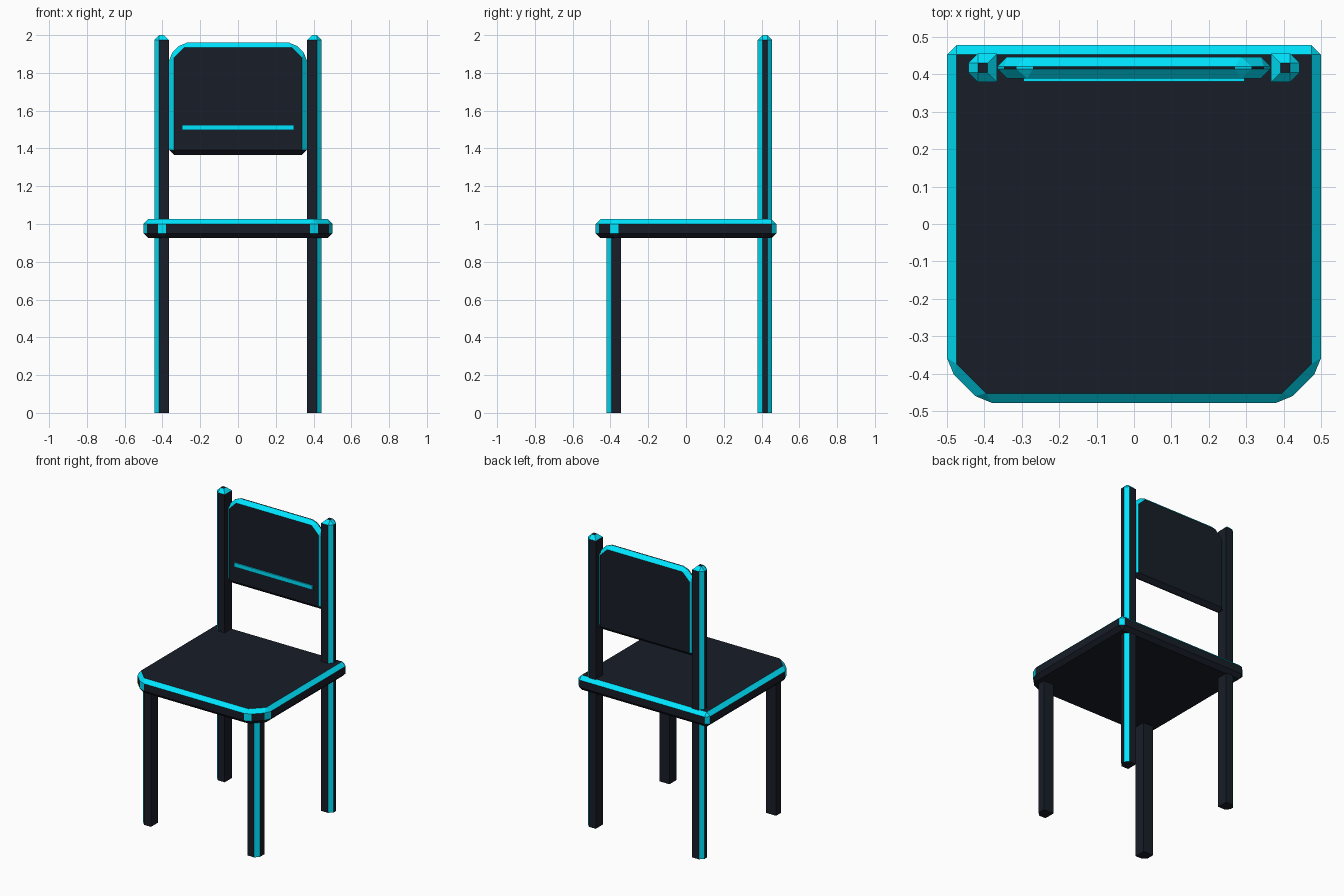
import bpy, bmesh
from mathutils import Vector

if "Cube" in bpy.data.objects:
    bpy.data.objects.remove(bpy.data.objects["Cube"])

BEVEL = 0.0255


def material(name, color):
    m = bpy.data.materials.new(name)
    m.diffuse_color = color
    m.use_nodes = True
    m.node_tree.nodes["Principled BSDF"].inputs["Base Color"].default_value = m.diffuse_color
    return m


DARK = material("dark_body", (0.009, 0.0125, 0.021, 1))
CYAN = material("cyan_trim", (0.0, 0.78, 1.0, 1))


def prism(name, profile, depth, pick=None, mats=(DARK, CYAN)):
    """Extrude a 3D profile by a depth vector, chamfer the picked edges and
    colour the chamfers as trim, except those that face downwards."""
    bm = bmesh.new()
    base = bm.faces.new([bm.verts.new(p) for p in profile])
    top = bmesh.ops.extrude_face_region(bm, geom=[base], use_keep_orig=True)
    bmesh.ops.translate(bm, vec=Vector(depth),
                        verts=[v for v in top["geom"] if isinstance(v, bmesh.types.BMVert)])
    bmesh.ops.recalc_face_normals(bm, faces=bm.faces[:])
    if pick:
        edges = [e for e in bm.edges if pick(*[v.co for v in e.verts])]
        bmesh.ops.bevel(bm, geom=edges, offset=BEVEL, offset_type='OFFSET', segments=1,
                        profile=0.5, affect='EDGES', clamp_overlap=True, material=1)
        bm.normal_update()
        for f in bm.faces:
            if f.normal.z < -0.1:
                f.material_index = 0
    me = bpy.data.meshes.new(name)
    bm.to_mesh(me)
    bm.free()
    for m in mats:
        me.materials.append(m)
    ob = bpy.data.objects.new(name, me)
    bpy.context.collection.objects.link(ob)
    return ob


def rect(x0, x1, y0, y1, z):
    return [(x0, y0, z), (x1, y0, z), (x1, y1, z), (x0, y1, z)]


# Seat: clipped front corners, all edges chamfered
w, d, c = 0.5, 0.478, 0.094
prism("seat",
      [(-w, d, 0.925), (-w, c - d, 0.925), (c - w, -d, 0.925),
       (w - c, -d, 0.925), (w, c - d, 0.925), (w, d, 0.925)],
      (0, 0, 0.101), lambda a, b: True)

# Backrest panel: clipped top corners, all edges chamfered
w, z0, z1, c = 0.365, 1.366, 1.96, 0.069
prism("backrest_panel",
      [(-w, 0.389, z0), (w, 0.389, z0), (w, 0.389, z1 - c), (w - c, 0.389, z1),
       (c - w, 0.389, z1), (-w, 0.389, z1 - c)],
      (0, 0.058, 0), lambda a, b: True)

# Glowing strip across the front of the backrest
prism("backrest_strip", rect(-0.296, 0.296, 0.381, 0.395, 1.497),
      (0, 0, 0.028), mats=(CYAN,))

XI, XO = 0.366, 0.443
for side, s in (("right", 1), ("left", -1)):
    x0, x1 = sorted((s * XI, s * XO))

    def outer(a, b):
        return min(abs(a.x), abs(b.x)) > XO - 0.001

    # Front legs: only the outer front edge is chamfered
    prism(f"front_leg_{side}", rect(x0, x1, -0.421, -0.344, 0), (0, 0, 0.95),
          lambda a, b: outer(a, b) and max(a.y, b.y) < -0.42)

    # Back posts: outer edges and top rim chamfered
    prism(f"back_post_{side}", rect(x0, x1, 0.379, 0.456, 0), (0, 0, 2.0),
          lambda a, b: min(a.z, b.z) > 1.99 or (outer(a, b) and abs(a.z - b.z) > 1))
